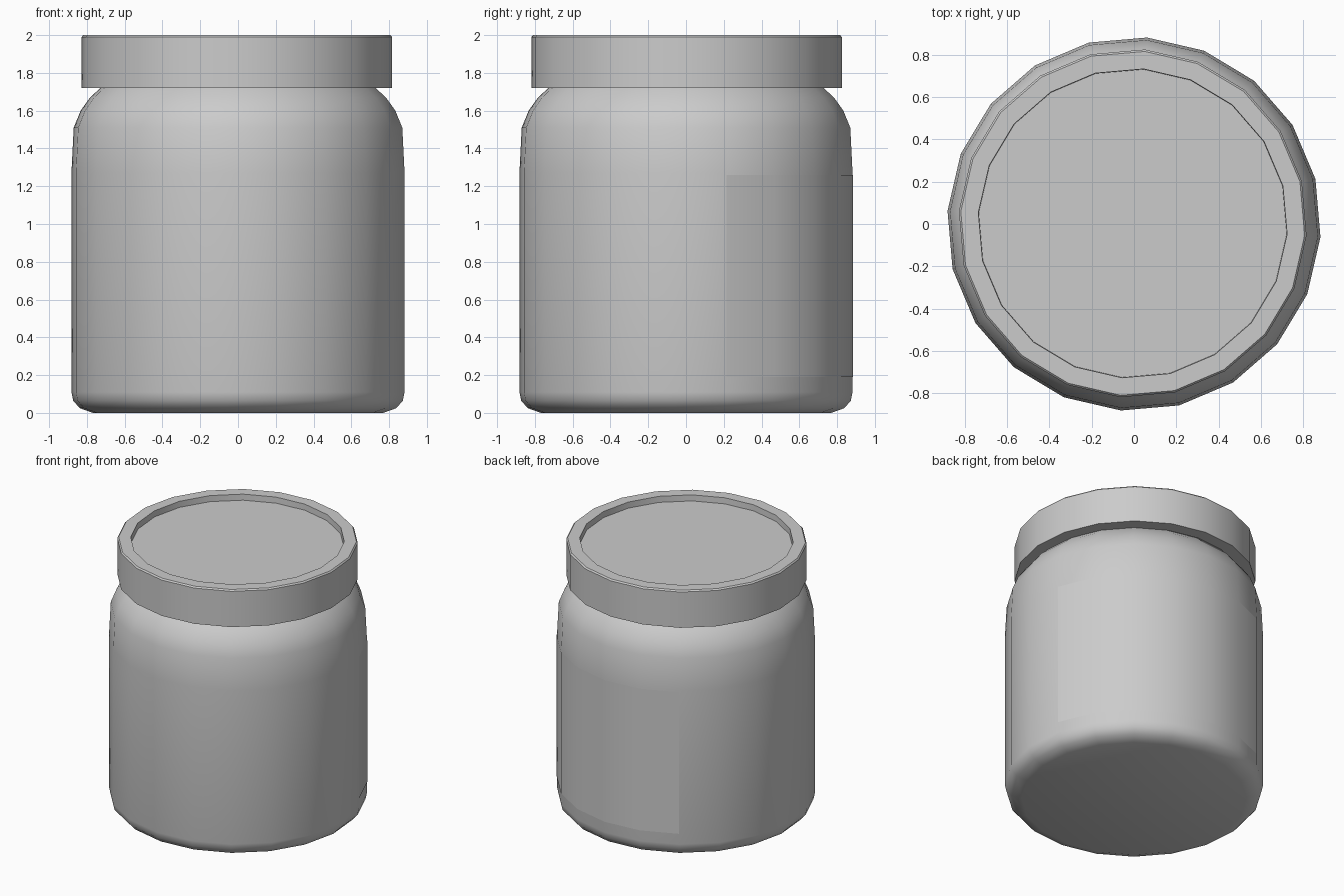
import bpy, bmesh, math

if "Cube" in bpy.data.objects:
    bpy.data.objects.remove(bpy.data.objects["Cube"])

SIDES = 20
START = math.radians(14)  # first corner, so facets line up with the top view


def lathe(name, profile, center=(0, 0), first=0, count=SIDES, cap_start=False, cap_end=False, angle=35):
    """Revolve (radius, z) points; count < SIDES gives an open arc."""
    full = count == SIDES
    bm = bmesh.new()
    rings = []
    for r, z in profile:
        ring = []
        for i in range(count if full else count + 1):
            a = START + (first + i) * math.tau / SIDES
            ring.append(bm.verts.new((center[0] + r * math.cos(a), center[1] + r * math.sin(a), z)))
        rings.append(ring)
    for lo, hi in zip(rings, rings[1:]):
        for i in range(count):
            j = (i + 1) % len(lo)
            bm.faces.new((lo[i], lo[j], hi[j], hi[i]))
    if cap_start:
        bm.faces.new(rings[0][::-1])
    if cap_end:
        bm.faces.new(rings[-1])
    mesh = bpy.data.meshes.new(name)
    bm.to_mesh(mesh)
    bm.free()
    obj = bpy.data.objects.new(name, mesh)
    bpy.context.collection.objects.link(obj)
    bpy.ops.object.select_all(action='DESELECT')
    obj.select_set(True)
    bpy.context.view_layer.objects.active = obj
    bpy.ops.object.shade_smooth_by_angle(angle=math.radians(angle))
    return obj


# Jar body: rounded base, straight wall, curved shoulder up to the neck
lathe("jar_body", [(0.77, 0.0), (0.84, 0.025), (0.875, 0.065), (0.884, 0.11), (0.884, 1.27),
                   (0.872, 1.51), (0.835, 1.6), (0.785, 1.67), (0.73, 1.72)], cap_start=True)

# Label: thin panel wrapped over the back right of the wall
lathe("label", [(0.886, 0.19), (0.886, 1.26)], first=0, count=6)

# Screw lid: flat underside, straight skirt, small edge chamfer, recessed top
lathe("lid", [(0.73, 1.72), (0.824, 1.72), (0.824, 1.99), (0.815, 2.0), (0.732, 2.0), (0.73, 1.955)],
      center=(-0.006, 0.003), cap_end=True)
